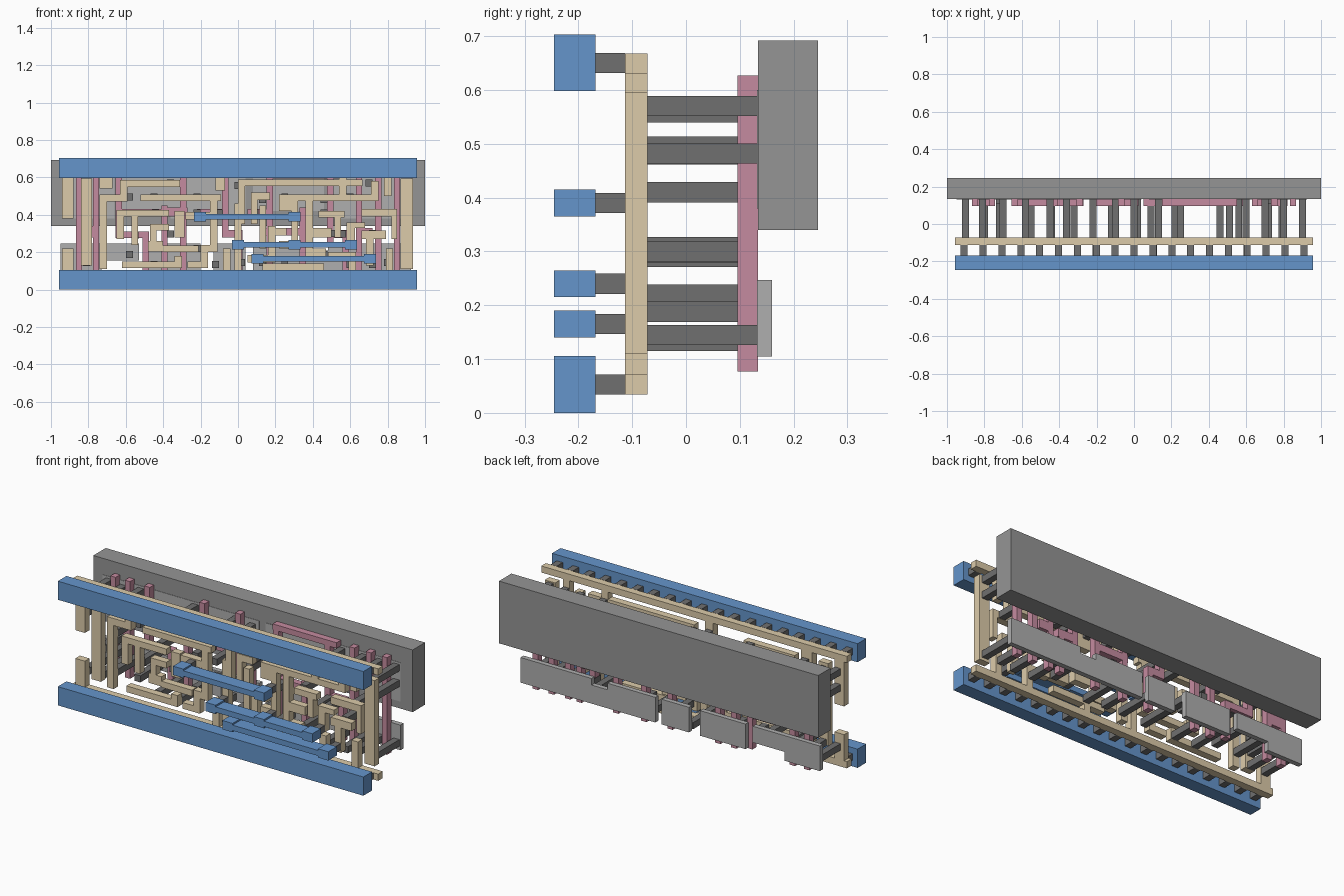
import bpy, bmesh
from mathutils import Matrix, Vector

# Plan rectangles are (x0, x1, z0, z1) in hundredths of a unit.


def mat(name, rgb):
    m = bpy.data.materials.new(name)
    m.diffuse_color = (*rgb, 1)
    return m


BLUE = mat("blue", (0.13, 0.30, 0.60))
TAN = mat("tan", (0.72, 0.60, 0.40))
PINK = mat("pink", (0.56, 0.26, 0.35))
DARK = mat("dark_grey", (0.16, 0.16, 0.16))
LIGHT = mat("light_grey", (0.43, 0.43, 0.43))
MID = mat("mid_grey", (0.30, 0.30, 0.30))


def layer(name, rects, y0, y1, material):
    """One object made of boxes that share a depth range."""
    bm = bmesh.new()
    for x0, x1, z0, z1 in rects:
        c = Vector(((x0 + x1) / 200, (y0 + y1) / 2, (z0 + z1) / 200))
        s = ((x1 - x0) / 100, y1 - y0, (z1 - z0) / 100)
        bmesh.ops.create_cube(bm, size=1,
                              matrix=Matrix.Translation(c) @ Matrix.Diagonal((*s, 1)))
    me = bpy.data.meshes.new(name)
    bm.to_mesh(me)
    bm.free()
    ob = bpy.data.objects.new(name, me)
    bpy.context.collection.objects.link(ob)
    me.materials.append(material)
    return ob


def squares(points, w=3.73):
    return [(x - w / 2, x + w / 2, z - w / 2, z + w / 2) for x, z in points]


# Back well slab
layer("well_slab", [(-100, 100, 34, 69.2)], 0.134, 0.245, MID)

# Lower and upper active plates
layer("lower_plates", [
    (-95, -73, 10.5, 24.7), (-73, -53, 15.5, 24.7), (-48.5, -20, 10.5, 24.7),
    (-13, 4, 10.5, 24.7), (8, 38, 10.5, 24.7), (38, 48, 10.5, 21),
    (48, 92.5, 10.5, 24.7)], 0.132, 0.16, LIGHT)
layer("upper_plates", [
    (-94, -66, 38, 60), (-62, -36, 42, 60), (-36, 4, 38, 60),
    (8, 46, 42, 60), (50, 92.5, 38, 60)], 0.132, 0.16, LIGHT)

# Pink gate strips and cross links
gates = [(x - 1.65, x + 1.65, 7.7, 62.7) for x in (-85, -76, 17, 75, 85)]
gates += [
    (-65.5, -62, 28, 62.7), (-65.5, -48, 27.5, 31), (-51, -47.5, 10, 31),
    (-41, -37.7, 7.7, 45), (-31, -27.6, 7.7, 62.7), (-41, -27, 39, 44),
    (-62, -40, 39, 43), (-8.5, -5.2, 28, 62.7), (-8.5, 2, 28, 32),
    (-1, 2.3, 7.7, 32), (-22, -8, 38.5, 43), (-86, -75, 28, 34),
    (33, 36.3, 7.7, 44), (15, 36, 29, 33), (15, 55, 59.5, 62.7),
    (47.5, 51, 24, 62.7), (47.5, 60, 27.5, 32), (56, 59.3, 7.7, 32),
    (63, 66.3, 7.7, 62.7), (64, 72, 28, 33), (75, 82, 39, 43), (5, 17, 38.5, 43)]
layer("gate_strips", gates, 0.096, 0.134, PINK)

# Contacts reaching the gates
layer("gate_contacts", squares([
    (-80, 30), (-72, 41), (-55, 29), (-44, 41), (-36, 29.7), (-22, 41),
    (-10, 41), (0, 29.7), (9, 41), (22, 30.8), (46, 41), (51, 30), (56, 29.7),
    (72, 30), (79, 41)]), -0.072, 0.11, DARK)

# Contacts reaching the plates
layer("plate_contacts", squares([
    (-90, 57), (-90, 48), (-90, 14.5), (-81, 55.8), (-81, 14.5), (-81, 22),
    (-70, 57), (-72, 18.8), (-58, 49.5), (-58, 18.8), (-45, 49.5), (-45, 13.4),
    (-36, 57), (-32, 13.4), (-22, 49.5), (-22, 22), (-10, 57), (-12, 13.4),
    (0, 55.8), (2, 14.5), (13, 48.2), (13, 14.5), (25, 49.5), (25, 13.4),
    (46, 48.2), (46, 18.8), (56, 57), (60, 13.4), (60, 49.5), (70, 57),
    (72, 13.4), (80, 57), (80, 14.5), (90, 57), (90, 48.2), (90, 14.5)]),
    -0.072, 0.134, DARK)

# Tan wiring: supply bars, then left, middle and right routes
layer("tan_supply_bars", [(-95.7, 95.7, 3.4, 7.2), (-95.7, 95.7, 63.1, 66.8)],
      -0.113, -0.072, TAN)
layer("tan_routes_left", [
    (-94, -88, 38, 66), (-94, -88, 4, 22), (-84, -78, 13, 59.5),
    (-74, -67, 54, 66), (-74, -70, 11, 51), (-74, -59, 47, 51),
    (-63, -59, 47, 58.5), (-63, -31, 55, 58.5), (-52, -9, 47.5, 51),
    (-65, -37, 39, 42.5), (-65, -61, 27, 42.5), (-57, -53.5, 24, 39),
    (-48, -40, 20.5, 26), (-40, -21, 20, 23.5), (-34, -28.5, 28, 42),
    (-62, -30, 11.5, 15), (-34, -30, 11.5, 18), (-47, -43.5, 26, 35),
    (-47, -37, 31.5, 35)], -0.113, -0.072, TAN)
layer("tan_routes_middle", [
    (-28, -11, 37.5, 41.5), (-15, -11, 22, 51), (-20, -11, 20, 24),
    (-20, -16, 12, 24), (-27, -16, 11.5, 15), (-8, -4, 4, 22),
    (-12, -7, 53, 66), (-2, 2, 10.5, 46), (0, 66.5, 55.5, 59),
    (0, 3.7, 35, 59), (7, 10.5, 35, 52), (11.5, 15, 22, 45),
    (7, 17, 48, 52), (5, 20, 14.5, 18.5), (16, 20, 14.5, 34),
    (16, 26, 29, 33), (22, 32, 42, 51), (28.5, 32, 22, 51),
    (22, 32, 22, 26), (13, 46, 10.5, 14), (22, 26, 4, 12)],
    -0.113, -0.072, TAN)
layer("tan_routes_right", [
    (32, 75, 47.5, 51), (71, 75, 47.5, 58), (36, 40, 18, 48),
    (36, 47, 18, 22), (43, 57, 38.5, 42), (51.5, 55, 28, 42),
    (40, 50, 28, 33), (58, 62.5, 22, 36), (58, 68, 33, 36),
    (48, 62, 17, 20), (66, 85, 39, 43), (82, 85, 27, 43),
    (66, 79, 27, 31.5), (68.5, 72.5, 13, 31), (59, 63, 4, 20),
    (79, 83, 4, 22), (78, 82, 50, 66), (87, 93.5, 11, 59.5),
    (54, 58, 51, 66)], -0.113, -0.072, TAN)

# Blue straps: pad positions and height of each
straps = [(39, (-20.3, 30.3)), (24, (0, 30.3, 60.5)), (16.5, (10.5, 70.5))]
strap_rects, studs = [], []
for z, xs in straps:
    strap_rects.append((xs[0], xs[-1], z - 1.55, z + 1.55))
    strap_rects += [(x - 3.2, x + 3.2, z - 2.5, z + 2.5) for x in xs]
    studs += [(x, z) for x in xs]
layer("blue_straps", strap_rects, -0.245, -0.168, BLUE)

# Blue supply rails and the rows of studs behind them
layer("blue_rails", [(-95.7, 95.7, 0, 10.6), (-95.7, 95.7, 59.8, 70.3)],
      -0.245, -0.168, BLUE)
studs += [(-90.8 + 10.09 * i, z) for i in range(19) for z in (5.3, 65)]
layer("rail_studs", squares(studs), -0.168, -0.113, DARK)
